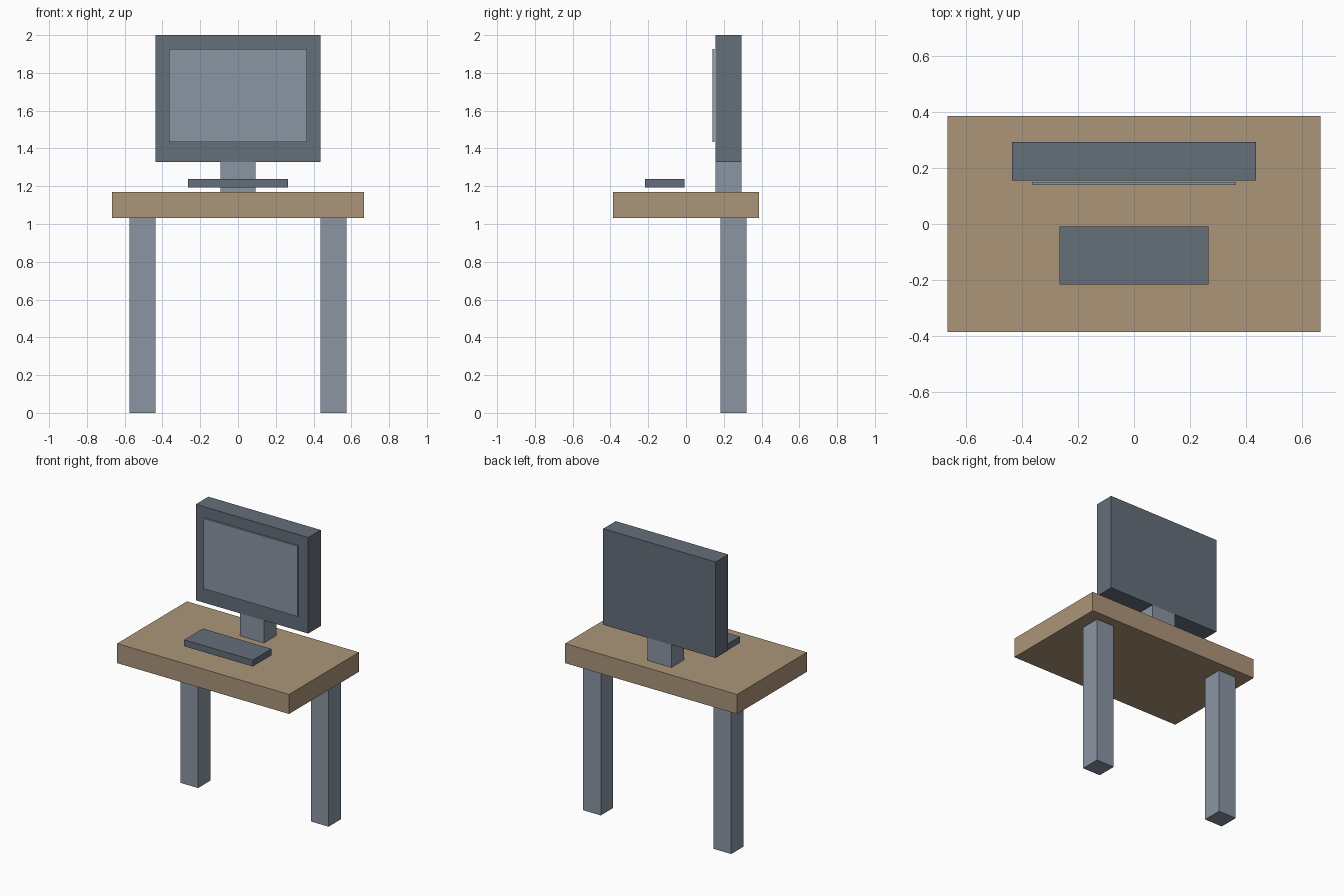
import bpy
from mathutils import Vector

default_cube = bpy.data.objects.get("Cube")
if default_cube:
    bpy.data.objects.remove(default_cube, do_unlink=True)


def make_material(name, colour):
    mat = bpy.data.materials.new(name)
    mat.use_nodes = True
    mat.diffuse_color = (*colour, 1)
    bsdf = next(n for n in mat.node_tree.nodes if n.type == "BSDF_PRINCIPLED")
    bsdf.inputs["Base Color"].default_value = (*colour, 1)
    return mat


wood = make_material("wood", (0.41, 0.30, 0.19))
light_grey = make_material("light grey", (0.26, 0.30, 0.37))
dark_grey = make_material("dark grey", (0.13, 0.156, 0.195))


def box(name, low, high, mat):
    """Flat-sided block between two opposite corners."""
    low, high = Vector(low), Vector(high)
    bpy.ops.mesh.primitive_cube_add(size=1)
    obj = bpy.context.object
    obj.name = obj.data.name = name
    for vert in obj.data.vertices:
        vert.co = vert.co * (high - low) + (low + high) / 2
    obj.data.materials.append(mat)
    return obj


# Heights where the parts meet
underside, top = 1.032, 1.169
monitor_base, monitor_top = 1.327, 2.0

# Desk: slab on two legs near the back
box("tabletop", (-0.667, -0.387, underside), (0.667, 0.387, top), wood)
for name, x in (("right_leg", -0.506), ("left_leg", 0.506)):
    box(name, (x - 0.069, 0.182, 0), (x + 0.069, 0.32, underside), light_grey)

# Monitor: stand set into the desk, thick casing, raised screen panel
box("monitor_stand", (-0.093, 0.155, underside + 0.005),
    (0.093, 0.294, monitor_base), light_grey)
box("monitor_casing", (-0.436, 0.155, monitor_base),
    (0.436, 0.294, monitor_top), dark_grey)
box("screen", (-0.364, 0.139, 1.433), (0.364, 0.151, 1.926), light_grey)

# Keyboard, hovering just above the desk
box("keyboard", (-0.266, -0.216, 1.192), (0.266, -0.009, 1.237), dark_grey)
